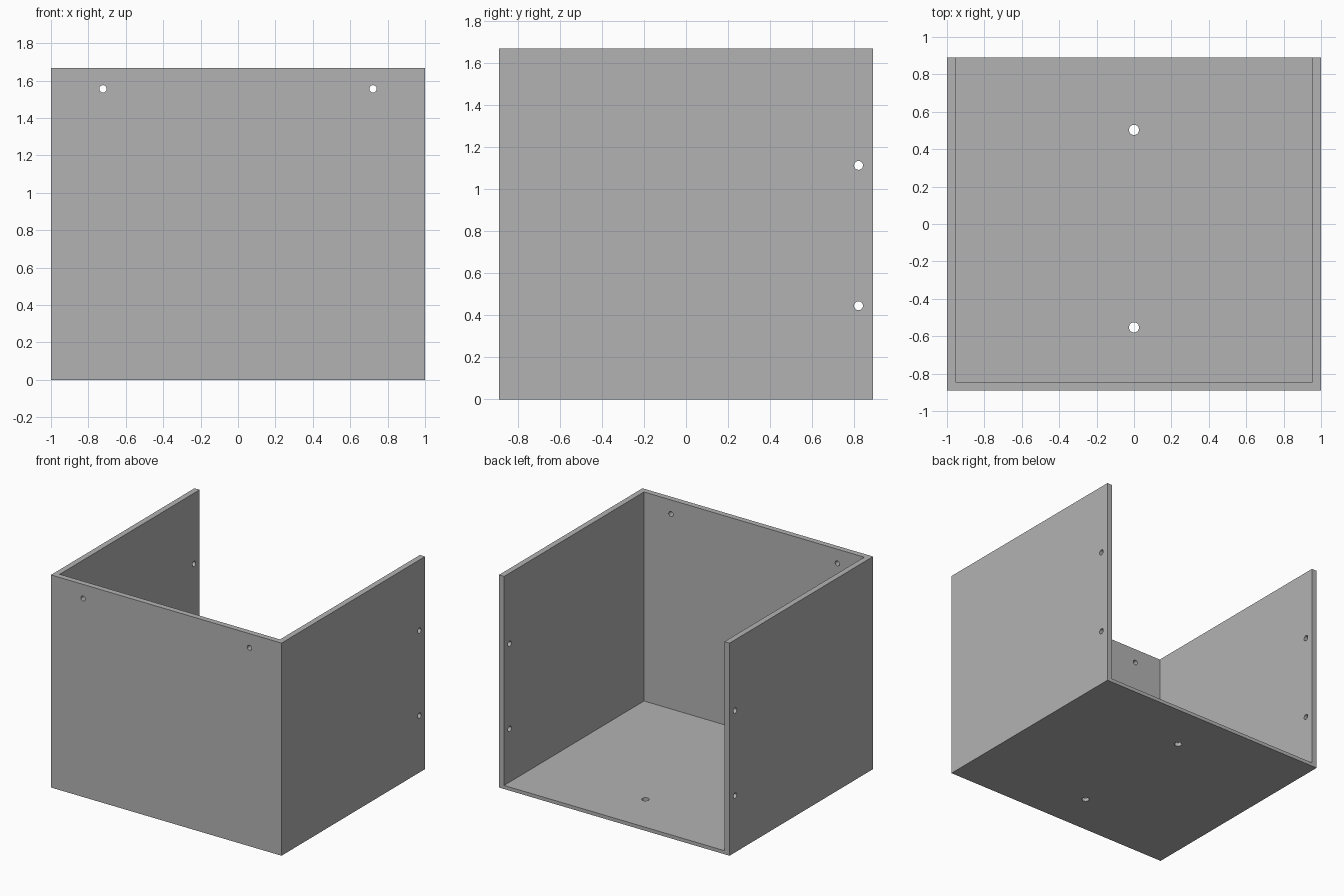
import bpy
from math import pi

cube = bpy.data.objects.get("Cube")
if cube:
    bpy.data.objects.remove(cube, do_unlink=True)

WIDTH, DEPTH, HEIGHT = 2.0, 1.778, 1.667
WALL, FLOOR = 0.0445, 0.028
REACH = 0.2

grey = bpy.data.materials.new("plain grey")
grey.use_nodes = True
colour = (0.45, 0.45, 0.45, 1)
grey.diffuse_color = colour
grey.node_tree.nodes["Principled BSDF"].inputs["Base Color"].default_value = colour


def block(name, low, high):
    """Box between two opposite corners."""
    centre = [(a + b) / 2 for a, b in zip(low, high)]
    bpy.ops.mesh.primitive_cube_add(size=1, location=centre)
    obj = bpy.context.object
    obj.name = name
    obj.scale = [b - a for a, b in zip(low, high)]
    bpy.ops.object.transform_apply(location=True, rotation=False, scale=True)
    obj.data.materials.append(grey)
    return obj


def drill(centre, radius, rotation=(0, 0, 0)):
    """Round cutter for a screw hole."""
    bpy.ops.mesh.primitive_cylinder_add(vertices=32, radius=radius, depth=REACH,
                                        location=centre, rotation=rotation)
    obj = bpy.context.object
    obj.data.materials.append(grey)
    return obj


def cut(target, cutter):
    cutter.hide_render = True
    mod = target.modifiers.new("cut", 'BOOLEAN')
    mod.operation = 'DIFFERENCE'
    mod.solver = 'EXACT'
    mod.object = cutter
    bpy.context.view_layer.objects.active = target
    bpy.ops.object.modifier_apply(modifier=mod.name)
    bpy.data.objects.remove(cutter, do_unlink=True)


# Shell: a floor and three walls, open at the top and back
x, y = WIDTH / 2, DEPTH / 2
box = block("open_box", (-x, -y, 0), (x, y, HEIGHT))
cut(box, block("cavity", (-x + WALL, -y + WALL, FLOOR), (x - WALL, y + 1, HEIGHT + 1)))

# Screw holes: front wall, then both side walls, then floor
for side in (-1, 1):
    cut(box, drill((side * 0.722, -y, 1.556), 0.0195, (pi / 2, 0, 0)))
    for z in (0.445, 1.112):
        cut(box, drill((side * x, 0.82, z), 0.021, (0, pi / 2, 0)))
for hole_y in (-0.553, 0.503):
    cut(box, drill((0, hole_y, 0), 0.027))

# Smooth hole walls, crisp panel edges
bpy.ops.object.select_all(action='DESELECT')
box.select_set(True)
bpy.context.view_layer.objects.active = box
bpy.ops.object.shade_smooth_by_angle(angle=pi / 6)
